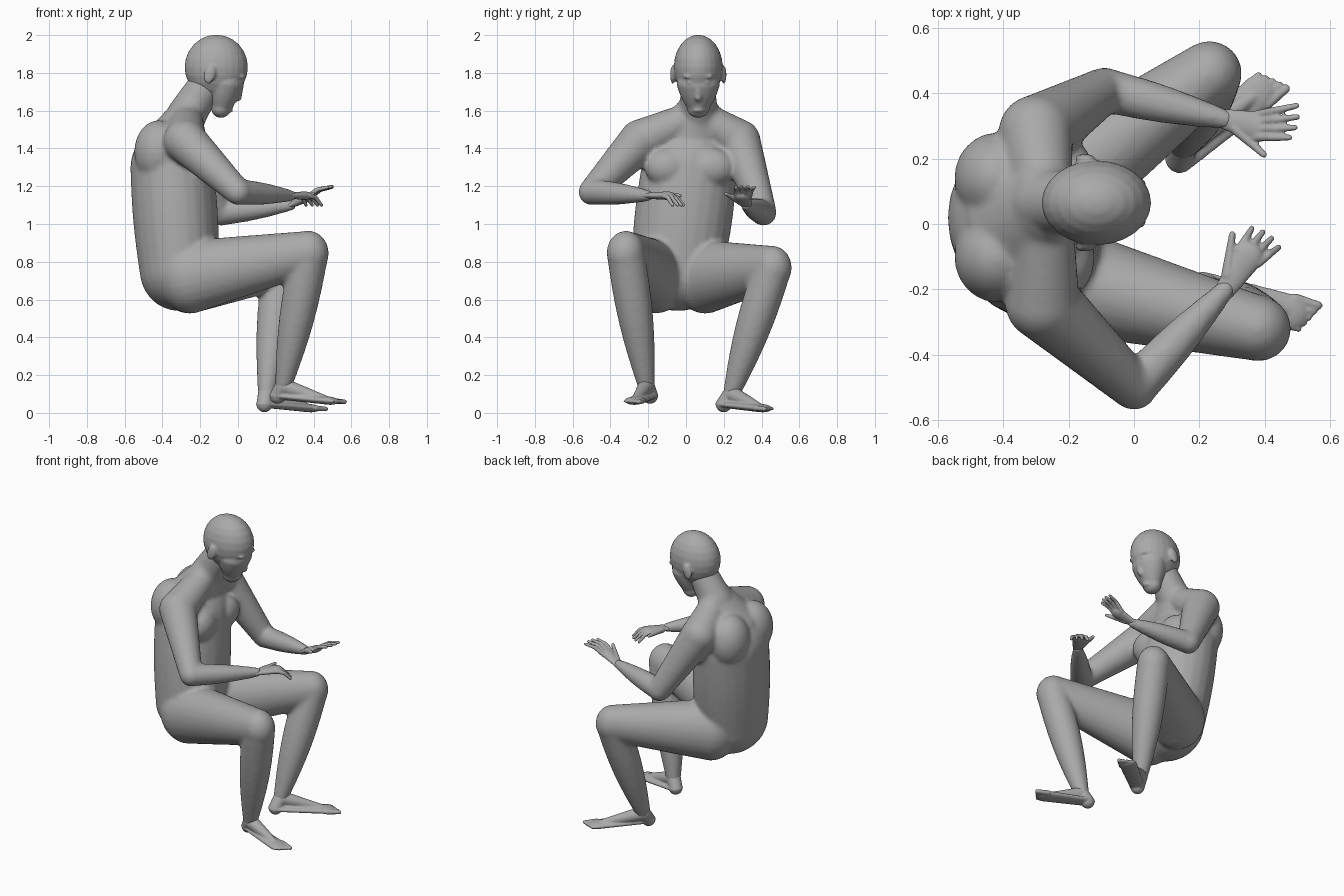
import bpy, bmesh, math
from mathutils import Vector, Matrix

if "Cube" in bpy.data.objects:
    bpy.data.objects.remove(bpy.data.objects["Cube"], do_unlink=True)

UP, ACROSS = Vector((0, 0, 1)), Vector((0, 1, 0))
SIDES, STEPS = 24, 8

grey = 0.4
clay = bpy.data.materials.new("grey_clay")
clay.use_nodes = True
clay.diffuse_color = (grey, grey, grey, 1)
clay.node_tree.nodes["Principled BSDF"].inputs["Base Color"].default_value = clay.diffuse_color


def limb(bm, start, end, start_radius, end_radius, bulge=0, stretch=1, ref=UP):
    """Tapered, round-ended shaft; stretch scales its section along ref."""
    start, end = Vector(start), Vector(end)
    length = (end - start).length
    along = (end - start).normalized()
    side = ref.cross(along).normalized()
    rise = along.cross(side)
    # Profile as (distance, radius): rounded start, swelling shaft, rounded end
    quarter = [math.pi / 2 * (i + 0.5) / STEPS for i in range(STEPS)]
    profile = [(-start_radius * math.cos(a), start_radius * math.sin(a)) for a in quarter]
    for i in range(STEPS + 1):
        t = i / STEPS
        radius = start_radius + (end_radius - start_radius) * t + bulge * math.sin(math.pi * t)
        profile.append((length * t, radius))
    profile += [(length + end_radius * math.sin(a), end_radius * math.cos(a)) for a in quarter]

    rings = []
    for distance, radius in profile:
        ring = []
        for k in range(SIDES):
            angle = math.tau * k / SIDES
            offset = side * math.cos(angle) + rise * math.sin(angle) * stretch
            ring.append(bm.verts.new(start + along * distance + offset * radius))
        rings.append(ring)
    for low, high in zip(rings, rings[1:]):
        for k in range(SIDES):
            bm.faces.new((low[k - 1], low[k], high[k], high[k - 1]))
    bm.faces.new(rings[0])
    bm.faces.new(rings[-1])


def blob(bm, centre, size, tilt=0):
    """Ellipsoid, tilted forward or back."""
    matrix = Matrix.Translation(centre) @ Matrix.Rotation(tilt, 4, 'Y') @ Matrix.Diagonal((*size, 1))
    bmesh.ops.create_uvsphere(bm, u_segments=SIDES, v_segments=SIDES // 2, radius=1, matrix=matrix)


def finish(bm, name, voxel, rounds):
    """Fuse the overlapping volumes into one smooth skin."""
    bmesh.ops.recalc_face_normals(bm, faces=bm.faces)
    mesh = bpy.data.meshes.new(name)
    bm.to_mesh(mesh)
    bm.free()
    mesh.materials.append(clay)
    part = bpy.data.objects.new(name, mesh)
    bpy.context.scene.collection.objects.link(part)
    fuse = part.modifiers.new("fuse", 'REMESH')
    fuse.mode = 'VOXEL'
    fuse.voxel_size = voxel
    fuse.use_smooth_shade = True
    relax = part.modifiers.new("relax", 'SMOOTH')
    relax.iterations = rounds


def hand(name, wrist, knuckles, fingertips, inward):
    """Palm, four bent fingers and a thumb on the inner side."""
    bm = bmesh.new()
    forward = (knuckles - wrist).normalized()
    inner = UP.cross(forward).normalized() * inward
    limb(bm, wrist, knuckles, 0.032, 0.045, stretch=0.5)
    for i in range(4):
        fan = 1 - i / 1.5
        base = knuckles + inner * fan * 0.035
        tip = fingertips + inner * fan * 0.05 - forward * abs(fan) * 0.015
        bend = base.lerp(tip, 0.5) + UP * 0.015
        limb(bm, base, bend, 0.014, 0.012)
        limb(bm, bend, tip, 0.012, 0.009)
    thumb_base = wrist + forward * 0.04 + inner * 0.02
    thumb_tip = wrist + forward * 0.15 + inner * 0.08
    limb(bm, thumb_base, thumb_tip, 0.02, 0.01)
    finish(bm, name, 0.005, 2)


def foot(name, ankle, heel, ball, inward):
    """Heel, instep, sole and five toes, the big toe on the inner side."""
    bm = bmesh.new()
    forward = (ball - heel).normalized()
    inner = UP.cross(forward).normalized() * inward
    limb(bm, ankle, heel, 0.045, 0.042, ref=ACROSS)
    limb(bm, ankle, ball, 0.045, 0.02)
    limb(bm, heel, ball, 0.045, 0.055, stretch=0.4)
    for i in range(5):
        base = ball + inner * (2 - i) * 0.022
        size = 0.016 - i * 0.0015
        limb(bm, base, base + forward * (0.075 - i * 0.009), size, size * 0.8)
    finish(bm, name, 0.006, 3)


# Joints of the seated pose, one set for each side
near = dict(shoulder=(-0.28, -0.24, 1.44), elbow=(0, -0.5, 1.17), wrist=(0.28, -0.2, 1.15),
            knuckles=(0.35, -0.1, 1.15), fingertips=(0.41, -0.03, 1.1),
            hip=(-0.26, -0.16, 0.72), knee=(0.38, -0.32, 0.85), ankle=(0.24, -0.21, 0.14),
            heel=(0.21, -0.19, 0.09), ball=(0.48, -0.27, 0.065))
far = dict(shoulder=(-0.3, 0.28, 1.44), elbow=(-0.09, 0.41, 1.06), wrist=(0.28, 0.32, 1.1),
           knuckles=(0.37, 0.3, 1.14), fingertips=(0.5, 0.31, 1.2),
           hip=(-0.26, 0.1, 0.72), knee=(0.23, 0.46, 0.77), ankle=(0.15, 0.24, 0.1),
           heel=(0.14, 0.2, 0.045), ball=(0.38, 0.4, 0.025))
middle = 0.065
neck = Vector((-0.27, middle, 1.58))
skull = Vector((-0.115, middle, 1.83))

# Trunk and neck
body = bmesh.new()
chest = Vector((-0.35, 0.02, 1.3))
limb(body, (-0.31, -0.05, 0.75), chest, 0.21, 0.22, 0.01, 1.15, ACROSS)
limb(body, chest + UP * 0.1, neck, 0.17, 0.1, 0, 1.3, ACROSS)
limb(body, neck, skull, 0.105, 0.08, ref=ACROSS)

# Limbs and the paired muscles beside the spine
for label, pose, inward in (("near", near, 1), ("far", far, -1)):
    j = {joint: Vector(place) for joint, place in pose.items()}
    spread = ACROSS * inward * -0.12
    blob(body, chest + spread + Vector((0.15, 0, 0)), (0.08, 0.12, 0.1))
    blob(body, chest + spread + Vector((-0.07, 0, 0.08)), (0.13, 0.14, 0.17))
    limb(body, neck, j["shoulder"], 0.08, 0.115)
    limb(body, j["shoulder"], j["elbow"], 0.115, 0.07)
    limb(body, j["elbow"], j["wrist"], 0.068, 0.03, 0.008)
    limb(body, j["hip"], j["knee"], 0.17, 0.1, 0, 1.15)
    limb(body, j["knee"], j["ankle"], 0.1, 0.045, 0.02, ref=ACROSS)
    hand(label + "_hand", j["wrist"], j["knuckles"], j["fingertips"], inward)
    foot(label + "_foot", j["ankle"], j["heel"], j["ball"], inward)
finish(body, "body", 0.013, 6)

# Head with jaw, nose and lips
head = bmesh.new()
blob(head, skull, (0.168, 0.13, 0.172))
limb(head, (-0.07, middle, 1.74), (-0.09, middle, 1.615), 0.1, 0.053, 0.005, 1.15, ACROSS)
limb(head, (0.02, middle, 1.74), (0, middle, 1.67), 0.012, 0.02, ref=ACROSS)
for lip_height in (1.6, 1.62):
    blob(head, (-0.045, middle, lip_height), (0.02, 0.03, 0.009))

# Eyes, brows and ears
for side in (-1, 1):
    blob(head, (0.01, middle + side * 0.042, 1.75), (0.02, 0.02, 0.01))
    blob(head, (0.02, middle + side * 0.045, 1.78), (0.02, 0.035, 0.01))
    blob(head, (-0.15, middle + side * 0.135, 1.79), (0.03, 0.014, 0.05), 0.25)
finish(head, "head", 0.008, 3)
